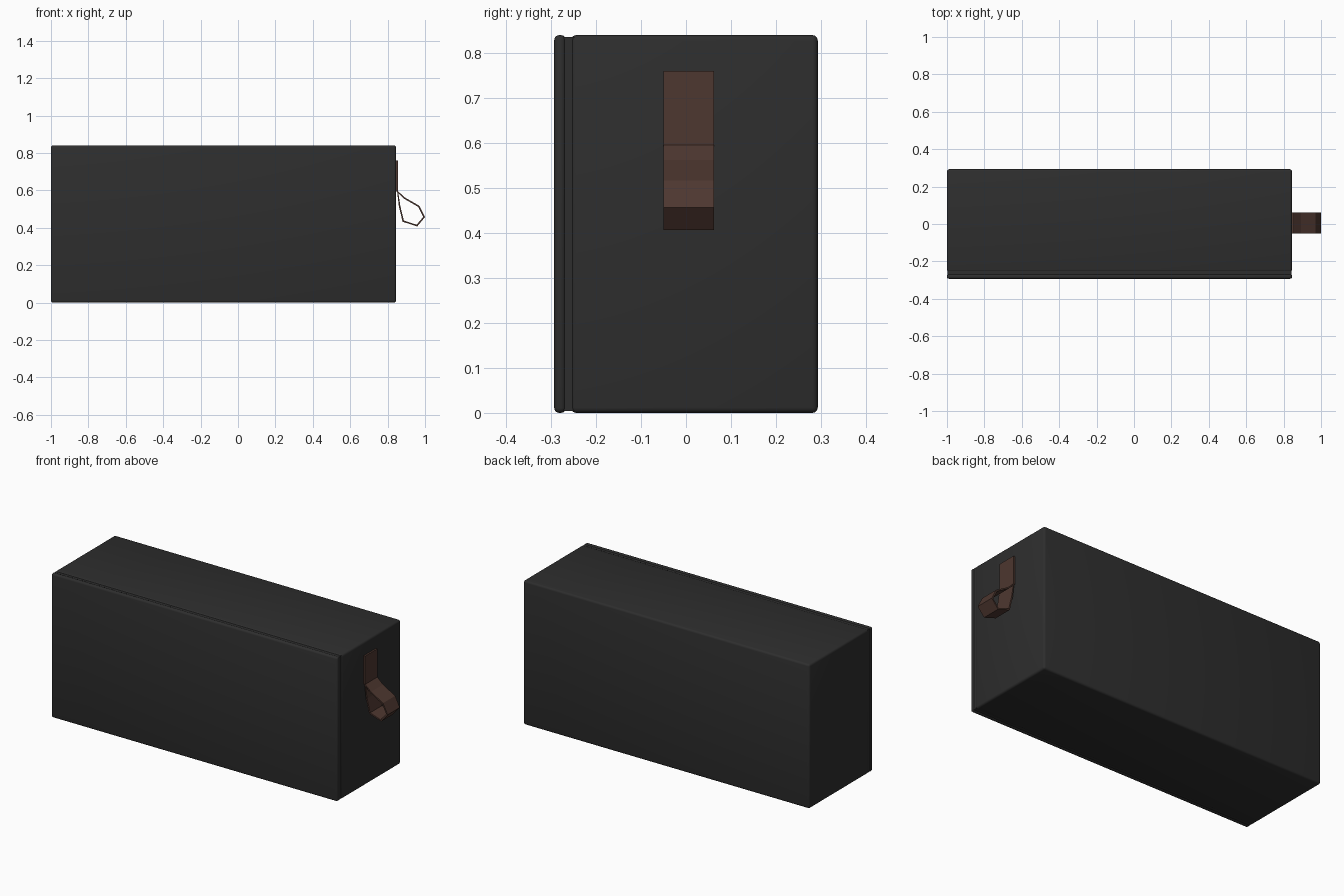
import bpy, bmesh
from mathutils import Vector

if "Cube" in bpy.data.objects:
    bpy.data.objects.remove(bpy.data.objects["Cube"])


def material(name, rgb):
    m = bpy.data.materials.new(name)
    m.diffuse_color = (*rgb, 1)
    m.use_nodes = True
    m.node_tree.nodes["Principled BSDF"].inputs["Base Color"].default_value = m.diffuse_color
    return m


BLACK = material("black casing", (0.027, 0.027, 0.027))
BROWN = material("brown leather", (0.075, 0.038, 0.029))


def add_object(name, bm, mat):
    bmesh.ops.recalc_face_normals(bm, faces=bm.faces)
    mesh = bpy.data.meshes.new(name)
    bm.to_mesh(mesh)
    bm.free()
    mesh.materials.append(mat)
    ob = bpy.data.objects.new(name, mesh)
    bpy.context.collection.objects.link(ob)
    return ob


def box(name, lo, hi, mat, bevel=0.0):
    bm = bmesh.new()
    bmesh.ops.create_cube(bm, size=1)
    for v in bm.verts:
        v.co = Vector([(a + b) / 2 + c * (b - a) for a, b, c in zip(lo, hi, v.co)])
    if bevel:
        bmesh.ops.bevel(bm, geom=bm.edges[:], offset=bevel, segments=3,
                        profile=0.5, affect='EDGES')
    ob = add_object(name, bm, mat)
    if bevel:
        bpy.context.view_layer.objects.active = ob
        ob.select_set(True)
        bpy.ops.object.shade_smooth_by_angle(angle=0.7)
        ob.select_set(False)
    return ob


def band(name, path, y0, y1, thick, mat):
    """Closed strap loop: an x,z outline offset inwards and spanned across y."""
    pts = [Vector(p) for p in path]
    n = len(pts)
    inner = []
    for i, p in enumerate(pts):
        a = (p - pts[i - 1]).normalized()
        b = (pts[(i + 1) % n] - p).normalized()
        na, nb = Vector((a.y, -a.x)), Vector((b.y, -b.x))   # clockwise outline
        m = (na + nb).normalized()
        inner.append(p + m * min(thick / max(m.dot(na), 0.2), thick * 2))
    bm = bmesh.new()
    rings = [[bm.verts.new((p.x, y, p.y)) for p in line]
             for line, y in ((pts, y0), (pts, y1), (inner, y1), (inner, y0))]
    for k in range(4):
        r, s = rings[k], rings[(k + 1) % 4]
        for i in range(n):
            j = (i + 1) % n
            bm.faces.new((r[i], r[j], s[j], s[i]))
    return add_object(name, bm, mat)


X0, X1, H = -1.0, 0.845, 0.84

# Case body, front lid and the recessed core showing in the seam between them
box("case_body", (X0, -0.256, 0), (X1, 0.293, H), BLACK, 0.012)
box("front_lid", (X0, -0.293, 0), (X1, -0.267, H), BLACK, 0.011)
box("seam_core", (X0 + 0.004, -0.275, 0.004), (X1 - 0.004, -0.24, H - 0.004), BLACK)

# Pull strap: flat tab on the right end with a hanging loop under it
Y0, Y1 = -0.05, 0.062
box("strap_tab", (X1 - 0.002, Y0, 0.595), (0.855, Y1, 0.76), BROWN)
band("strap_loop",
     [(0.850, 0.600), (0.892, 0.562), (0.970, 0.517), (1.0, 0.457),
      (0.958, 0.407), (0.880, 0.432), (0.860, 0.515)],
     Y0, Y1, 0.008, BROWN)
